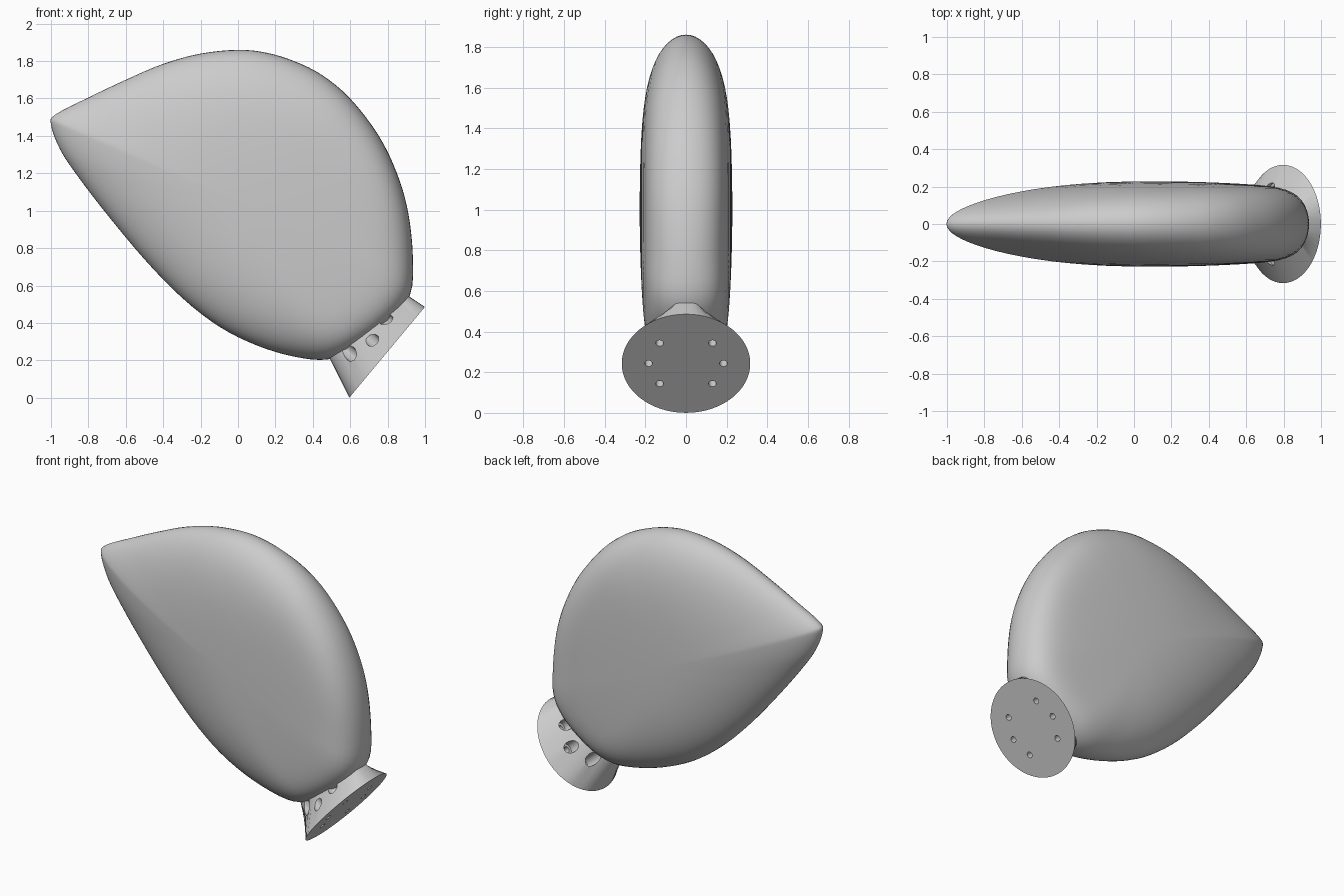
import bpy, bmesh
from math import sin, cos, pi, sqrt, radians, copysign
from mathutils import Matrix, Vector

old = bpy.data.objects.get("Cube")
if old:
    bpy.data.objects.remove(old, do_unlink=True)

# One plain grey for everything
GREY = (0.6, 0.6, 0.6, 1)
grey = bpy.data.materials.new("plain_grey")
grey.use_nodes = True
grey.diffuse_color = GREY
grey.node_tree.nodes["Principled BSDF"].inputs["Base Color"].default_value = GREY

# Flange frame: local z points from the flange into the body
FLANGE = Matrix(((0.64, 0, -0.768, 0.797), (0, 1, 0, 0),
                 (0.768, 0, 0.64, 0.243), (0, 0, 0, 1)))


def loft(name, rings, matrix=Matrix()):
    """Skin a stack of equal-length rings and cap both ends."""
    bm = bmesh.new()
    loops = [[bm.verts.new(matrix @ Vector(p)) for p in ring] for ring in rings]
    for a, b in zip(loops, loops[1:]):
        for i in range(len(a)):
            k = (i + 1) % len(a)
            bm.faces.new((a[i], a[k], b[k], b[i]))
    bm.faces.new(loops[0])
    bm.faces.new(loops[-1])
    bmesh.ops.recalc_face_normals(bm, faces=bm.faces)
    mesh = bpy.data.meshes.new(name)
    bm.to_mesh(mesh)
    bm.free()
    mesh.materials.append(grey)
    obj = bpy.data.objects.new(name, mesh)
    bpy.context.collection.objects.link(obj)
    return obj


def select(obj):
    bpy.ops.object.select_all(action='DESELECT')
    obj.select_set(True)
    bpy.context.view_layer.objects.active = obj


def smooth(obj, angle):
    select(obj)
    bpy.ops.object.shade_smooth_by_angle(angle=radians(angle))


def circle(radius, z, x=0, y=0, count=24):
    return [(x + radius * cos(2 * pi * i / count),
             y + radius * sin(2 * pi * i / count), z) for i in range(count)]


def closed_spline(points, steps):
    """Catmull-Rom curve through a closed list of points."""
    pts = [Vector(p) for p in points]
    n = len(pts)
    out = []
    for i in range(n):
        a, b, c, d = (pts[(i + k) % n] for k in (-1, 0, 1, 2))
        for s in range(steps):
            t = s / steps
            out.append(0.5 * (2 * b + (c - a) * t + (2 * a - 5 * b + 4 * c - d) * t**2
                              + (3 * b - a - 3 * c + d) * t**3))
    return out


# Body: side outline (x, z) with edge fullness as third value
OUTLINE = [(-1, 1.46, 2.5), (-.975, 1.515, 2.6), (-.8, 1.605, 3), (-.6, 1.7, 3.6),
           (-.4, 1.785, 4.2), (-.2, 1.84, 4.8), (0, 1.86, 5.2), (.15, 1.845, 5.5),
           (.3, 1.8, 6), (.45, 1.725, 7), (.6, 1.6, 8.5), (.75, 1.405, 10), (.85, 1.2, 11),
           (.91, .99, 11), (.935, .75, 11), (.92, .55, 13), (.81, .4, 15), (.63, .267, 14),
           (.48, .205, 9), (.3, .22, 6), (.1, .28, 4.6), (-.1, .38, 3.8), (-.3, .535, 3.3),
           (-.5, .74, 3), (-.7, .98, 2.8), (-.85, 1.175, 2.6), (-.95, 1.325, 2.5)]
CENTRE_X, CENTRE_Z, HALF_THICK, BULGE = 0.1, 1.0, 0.228, 0.18
outline = closed_spline(OUTLINE, 4)
rings = []
STEPS = 18
for j in range(-STEPS, STEPS + 1):
    q = 0.985 * j / STEPS
    r = 1 - q * q
    side = HALF_THICK * (1 - BULGE * r * r) * (1 if q > 0 else -1)
    rings.append([(CENTRE_X + (x - CENTRE_X) * r,
                   side * sqrt(max(0, 1 - r ** full)),
                   CENTRE_Z + (z - CENTRE_Z) * r) for x, z, full in outline])
body = loft("body", rings)
smooth(body, 60)

# Flange: round plate that narrows into a slanted, blunt-ended neck reaching into the body
SIDES = 64


def neck_ring(centre, half_length, height):
    ring = []
    for i in range(SIDES):
        a = 2 * pi * i / SIDES
        t = centre + half_length * cos(a)
        y = copysign(0.1 * sqrt(abs(sin(a))), sin(a))
        ring.append((t, y, height - 0.25 * t))
    return ring


flange = loft("mounting_flange", [circle(0.316, 0, count=SIDES),
                                  neck_ring(0.045, 0.26, 0.175),
                                  neck_ring(0.06, 0.23, 0.25)], FLANGE)

# Bolt holes with wide counterbores, three on each side
for side in (-1, 1):
    for angle in (45, 90, 135):
        x = 0.184 * cos(radians(angle))
        y = 0.184 * sin(radians(angle)) * side
        cutter = loft("bolt_cutter", [circle(0.019, -0.05, x, y), circle(0.019, 0.06, x, y),
                                      circle(0.036, 0.06, x, y), circle(0.036, 0.4, x, y)],
                      FLANGE)
        cutter.hide_render = True
        cut = flange.modifiers.new("bolt_hole", 'BOOLEAN')
        cut.operation = 'DIFFERENCE'
        cut.solver = 'EXACT'
        cut.object = cutter
        select(flange)
        bpy.ops.object.modifier_apply(modifier=cut.name)
        bpy.data.objects.remove(cutter, do_unlink=True)
smooth(flange, 35)
